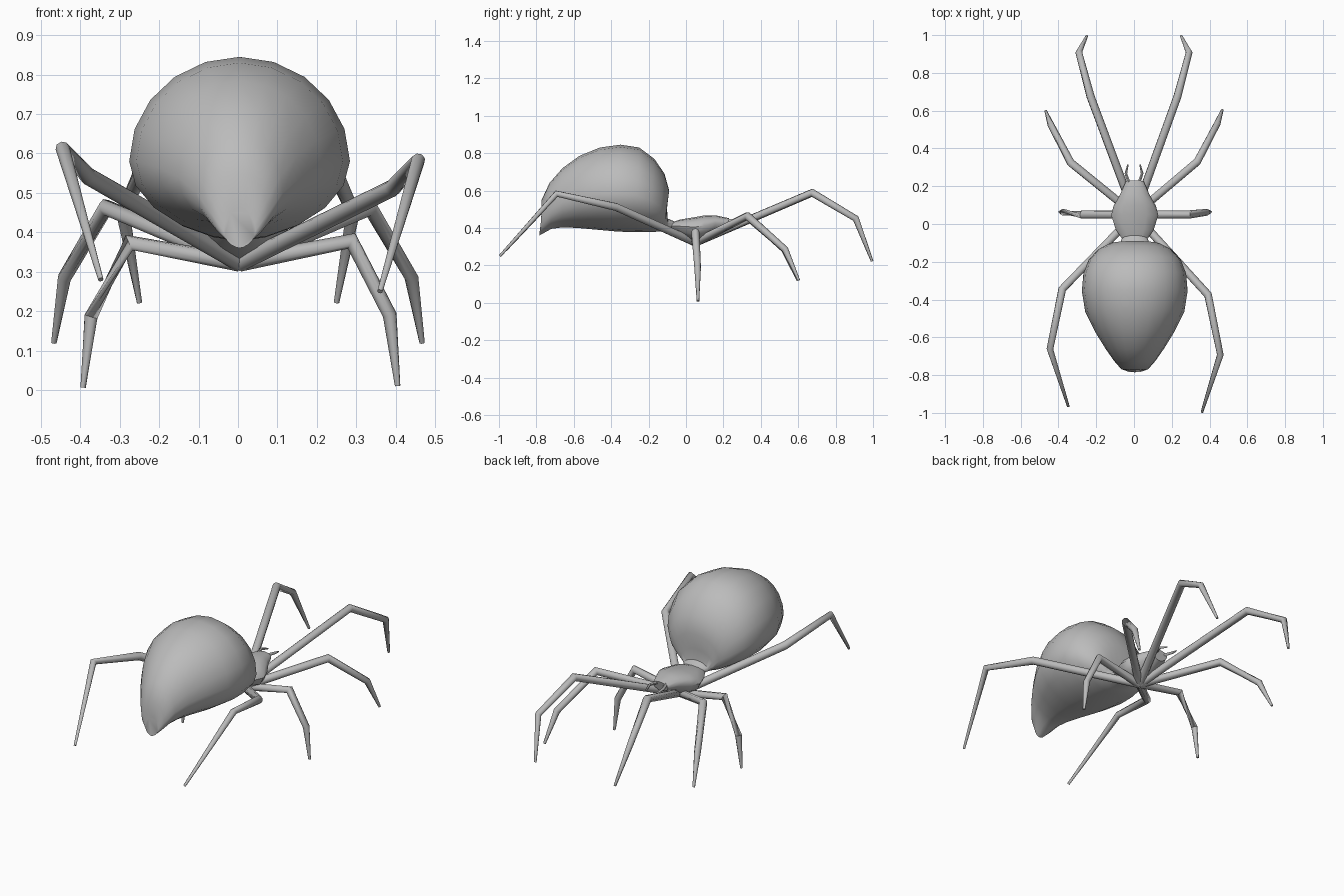
import bpy, bmesh, math
from mathutils import Vector

cube = bpy.data.objects.get("Cube")
if cube:
    bpy.data.objects.remove(cube, do_unlink=True)

grey = bpy.data.materials.new("plain grey")
grey.use_nodes = True
grey.diffuse_color = (0.5, 0.5, 0.5, 1)
grey.node_tree.nodes["Principled BSDF"].inputs["Base Color"].default_value = (0.5, 0.5, 0.5, 1)


def skin(name, rings, angle):
    """Join a list of vertex rings into a closed, smooth-shaded surface."""
    bm = bmesh.new()
    loops = [[bm.verts.new(p) for p in ring] for ring in rings]
    n = len(loops[0])
    for a, b in zip(loops, loops[1:]):
        for i in range(n):
            j = (i + 1) % n
            bm.faces.new((a[i], a[j], b[j], b[i]))
    bm.faces.new(loops[0])
    bm.faces.new(loops[-1])
    bmesh.ops.recalc_face_normals(bm, faces=bm.faces)
    mesh = bpy.data.meshes.new(name)
    bm.to_mesh(mesh)
    bm.free()
    mesh.materials.append(grey)
    obj = bpy.data.objects.new(name, mesh)
    bpy.context.collection.objects.link(obj)
    bpy.ops.object.select_all(action='DESELECT')
    obj.select_set(True)
    bpy.context.view_layer.objects.active = obj
    bpy.ops.object.shade_smooth_by_angle(angle=math.radians(angle))
    return obj


def body(name, sections, sides, widest, power):
    """Loft egg-shaped sections: top y, top z, bottom y, bottom z, half width."""
    rings = []
    for yt, zt, yb, zb, half in sections:
        ring = []
        for i in range(sides):
            a = math.tau * i / sides
            c, s = math.cos(a), math.sin(a)
            t = widest + s * ((1 - widest) if s > 0 else widest)
            x = .004 + half * math.copysign(abs(c) ** (power if s < 0 else 1), c)
            ring.append((x, yb + (yt - yb) * t, zb + (zt - zb) * t))
        rings.append(ring)
    return skin(name, rings, 50)


def tube(name, points, radii, sides):
    """Tapered limb with mitred joints."""
    pts = [Vector(p) for p in points]
    rings = []
    for k, p in enumerate(pts):
        before = (p - pts[k - 1]).normalized() if k else Vector()
        after = (pts[k + 1] - p).normalized() if k + 1 < len(pts) else Vector()
        along = (before + after).normalized()
        u = along.cross(Vector((0.6, 0.1, 1))).normalized()
        v = along.cross(u)
        rings.append([p + radii[k] * (u * math.cos(math.tau * i / sides) + v * math.sin(math.tau * i / sides))
                      for i in range(sides)])
    return skin(name, rings, 60)


# Abdomen: large egg with a drooping tail tip and a low waist
body("abdomen", [
    (-.772, .46, -.785, .36, .04),
    (-.772, .55, -.765, .37, .072),
    (-.73, .64, -.72, .395, .11),
    (-.66, .72, -.66, .403, .155),
    (-.57, .785, -.58, .40, .207),
    (-.46, .83, -.47, .39, .262),
    (-.35, .845, -.36, .38, .28),
    (-.25, .83, -.27, .378, .272),
    (-.17, .77, -.20, .378, .243),
    (-.115, .69, -.15, .38, .193),
    (-.09, .60, -.12, .385, .137),
    (-.102, .51, -.11, .385, .10),
    (-.098, .45, -.09, .387, .075),
    (-.05, .43, -.05, .39, .055)], 20, .43, 1.2)

# Head and chest in one piece
body("head_and_chest", [
    (-.09, .425, -.09, .385, .06),
    (-.03, .445, -.03, .355, .10),
    (.05, .458, .04, .325, .125),
    (.10, .467, .09, .33, .112),
    (.16, .467, .15, .365, .078),
    (.23, .452, .215, .395, .048)], 12, .6, 1.2)

# Feelers beside the mouth
for side, s in (("left", 1), ("right", -1)):
    tube(side + "_feeler", [(.024 * s, .21, .44), (.043 * s, .268, .438), (.032 * s, .315, .425)],
         [.009, .008, .004], 6)

# Legs: knee, ankle and foot on the left, then how far the right one is moved
legs = {
    "long": ([(.23, .675, .588), (.292, .908, .45), (.25, .995, .222)], (0, 0, 0)),
    "second": ([(.335, .33, .463), (.44, .53, .285), (.467, .603, .12)], (0, -.005, 0)),
    "short": ([(.288, .05, .378), (.385, .062, .19), (.405, .064, .01)], (-.012, 0, -.004)),
    "trailing": ([(.392, -.375, .512), (.457, -.692, .583), (.36, -.995, .25)], (-.012, .03, .03)),
}
for kind, (points, shift) in legs.items():
    for side, s in (("left", 1), ("right", -1)):
        path = [Vector((.004, .05, .322))]
        for p in points:
            q = Vector(p) + (Vector(shift) if s < 0 else Vector())
            path.append(Vector((q.x * s, q.y, q.z)))
        tube(f"{side}_{kind}_leg", path, [.022, .022, .018, .007], 8)
